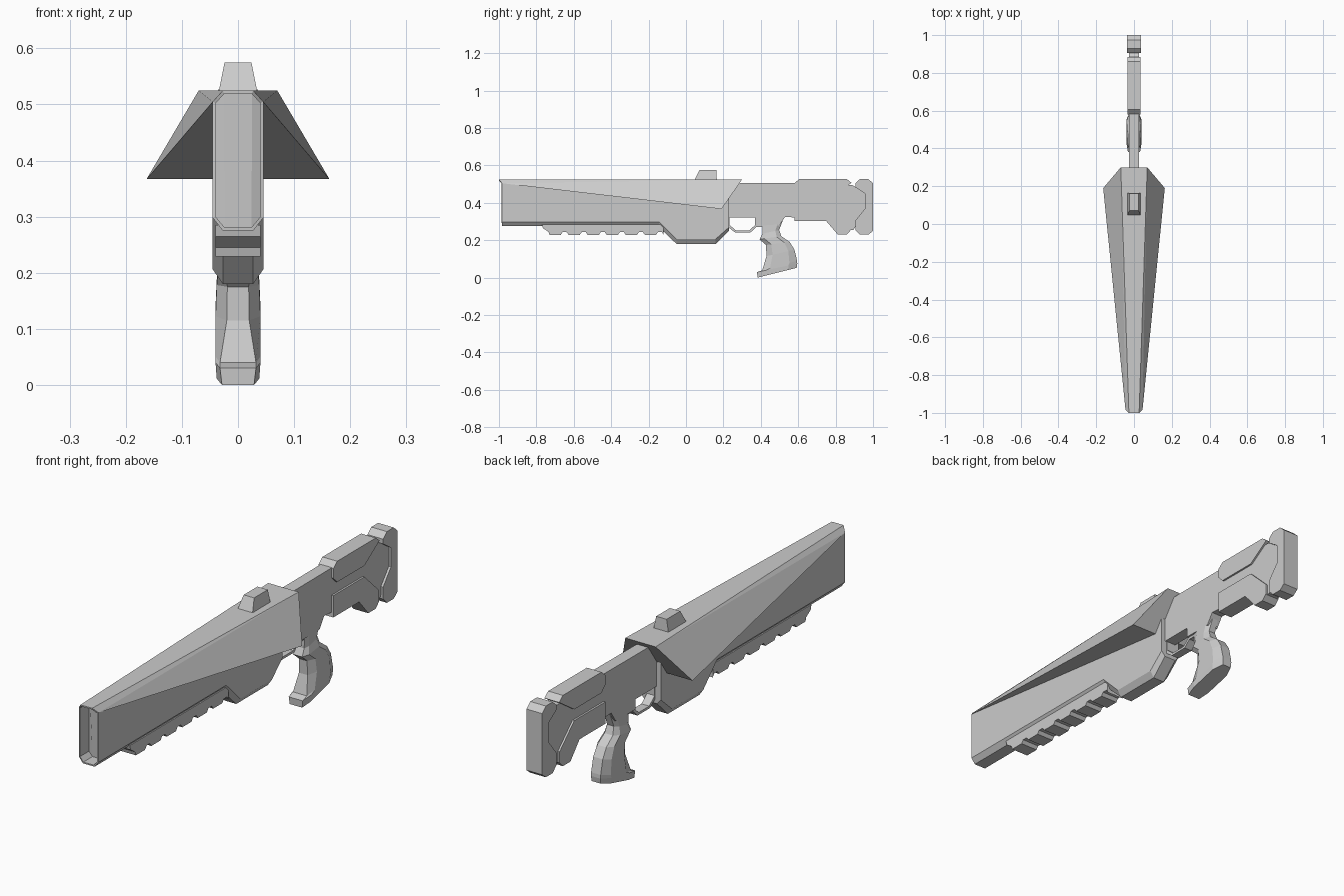
import bpy, bmesh
from mathutils import Vector

if "Cube" in bpy.data.objects:
    bpy.data.objects.remove(bpy.data.objects["Cube"])


def finish(name, bm):
    bmesh.ops.recalc_face_normals(bm, faces=bm.faces[:])
    me = bpy.data.meshes.new(name)
    bm.to_mesh(me)
    bm.free()
    ob = bpy.data.objects.new(name, me)
    bpy.context.collection.objects.link(ob)
    return ob


def loft(rings):
    """Skin a list of equal-length point rings and cap both ends."""
    bm = bmesh.new()
    vs = [[bm.verts.new(p) for p in r] for r in rings]
    n = len(vs[0])
    for a, b in zip(vs, vs[1:]):
        for i in range(n):
            j = (i + 1) % n
            bm.faces.new((a[i], a[j], b[j], b[i]))
    bm.faces.new(vs[0])
    bm.faces.new(vs[-1])
    bmesh.ops.recalc_face_normals(bm, faces=bm.faces[:])
    return bm


def layers(*pairs):
    """Side profiles (y, z) placed at the given x positions."""
    return loft([[(x, y, z) for y, z in prof] for x, prof in pairs])


def slab(name, half, prof):
    return finish(name, layers((-half, prof), (half, prof)))


# Main body with chamfered lower edges
inner = [(-1, .525), (-.984, .275), (-.15, .275), (-.05, .18), (.158, .18),
         (.23, .25), (.23, .425), (.30, .525)]
outer = [(-.984, .505), (-.984, .298), (-.142, .298), (-.05, .206), (.158, .206),
         (.23, .27), (.23, .425), (.286, .505)]
bm = layers((-.045, outer), (-.027, inner), (.027, inner), (.045, outer))
# Recessed muzzle
front = [f for f in bm.faces if f.normal.y < -.9]
bmesh.ops.inset_region(bm, faces=front, thickness=.006, use_even_offset=True)
bmesh.ops.translate(bm, verts=list({v for f in front for v in f.verts}), vec=(0, .001, 0))
ext = bmesh.ops.extrude_face_region(bm, geom=front)
bmesh.ops.translate(bm, vec=(0, .06, 0),
                    verts=[g for g in ext["geom"] if isinstance(g, bmesh.types.BMVert)])
bmesh.ops.delete(bm, geom=[f for f in front if f.is_valid], context="FACES_ONLY")
finish("main_body", bm)

# Flared side wings of the shroud
bm = bmesh.new()
for p in [(.027, -1, .525), (.045, -.984, .505), (.163, .19, .367),
          (.07, .30, .525), (.043, .19, .367), (.025, .30, .525)]:
    bm.verts.new(p)
bmesh.ops.convex_hull(bm, input=bm.verts[:])
wing = finish("shroud_wings", bm)
wing.modifiers.new("mirror", "MIRROR")

# Top sight block
finish("top_sight", loft([
    [(s * .035, y, .52) for s, y in ((-1, .045), (1, .045), (1, .165), (-1, .165))],
    [(s * .024, y, .575) for s, y in ((-1, .072), (1, .072), (1, .162), (-1, .162))]]))

# Toothed lower rail
rail = [(-.12, .285), (-.77, .285), (-.765, .265), (-.735, .245)]
for i in range(6):
    y = -.73 + i * .102
    rail += [(y, .229), (y + .06, .229), (y + .07, .243), (y + .092, .243)]
rail += [(-.12, .229)]
slab("lower_rail", .04, rail)

# Receiver and stock core
slab("receiver_core", .026, [
    (.15, .505), (.60, .507), (.89, .495), (.96, .45), (.96, .36), (.895, .255),
    (.83, .25), (.76, .312), (.53, .325), (.50, .28), (.37, .28), (.37, .322), (.15, .322)])

# Stock plates
slab("upper_stock_plate", .034, [
    (.58, .505), (.605, .527), (.86, .527), (.885, .507), (.785, .44), (.605, .44), (.58, .465)])
slab("lower_stock_plate", .034, [
    (.58, .393), (.785, .393), (.882, .30), (.882, .255), (.86, .232),
    (.81, .232), (.75, .302), (.58, .302)])
slab("butt_pad", .036, [
    (.905, .505), (.93, .527), (.975, .527), (1, .505), (1, .25), (.975, .23), (.93, .23),
    (.905, .255), (.905, .305), (.957, .37), (.957, .45), (.905, .485)])

# Trigger guard
slab("trigger_guard", .018, [
    (.22, .33), (.22, .275), (.262, .242), (.345, .242), (.375, .27), (.42, .27), (.42, .33),
    (.37, .33), (.37, .282), (.338, .252), (.268, .252), (.232, .282), (.232, .33)])

# Pistol grip: tilted octagonal sections (front y, z, back y, z, half width, front face ratio)
rings = []
for fy, fz, by, bz, w, k in [
        (.382, .0, .592, .053, .038, .75), (.38, .03, .595, .075, .04, .8),
        (.408, .04, .594, .09, .04, .8), (.43, .115, .58, .15, .04, .5),
        (.428, .175, .555, .19, .038, .5), (.393, .205, .51, .222, .035, .6),
        (.408, .235, .498, .255, .028, .7), (.41, .325, .525, .325, .024, .9)]:
    f, b = Vector((0, fy, fz)), Vector((0, by, bz))
    half = [(k * w, 0), (w, .22), (w, .78), (.55 * w, 1)]
    pts = half + [(-x, t) for x, t in reversed(half)]
    rings.append([f.lerp(b, t) + Vector((x, 0, 0)) for x, t in pts])
finish("pistol_grip", loft(rings))
